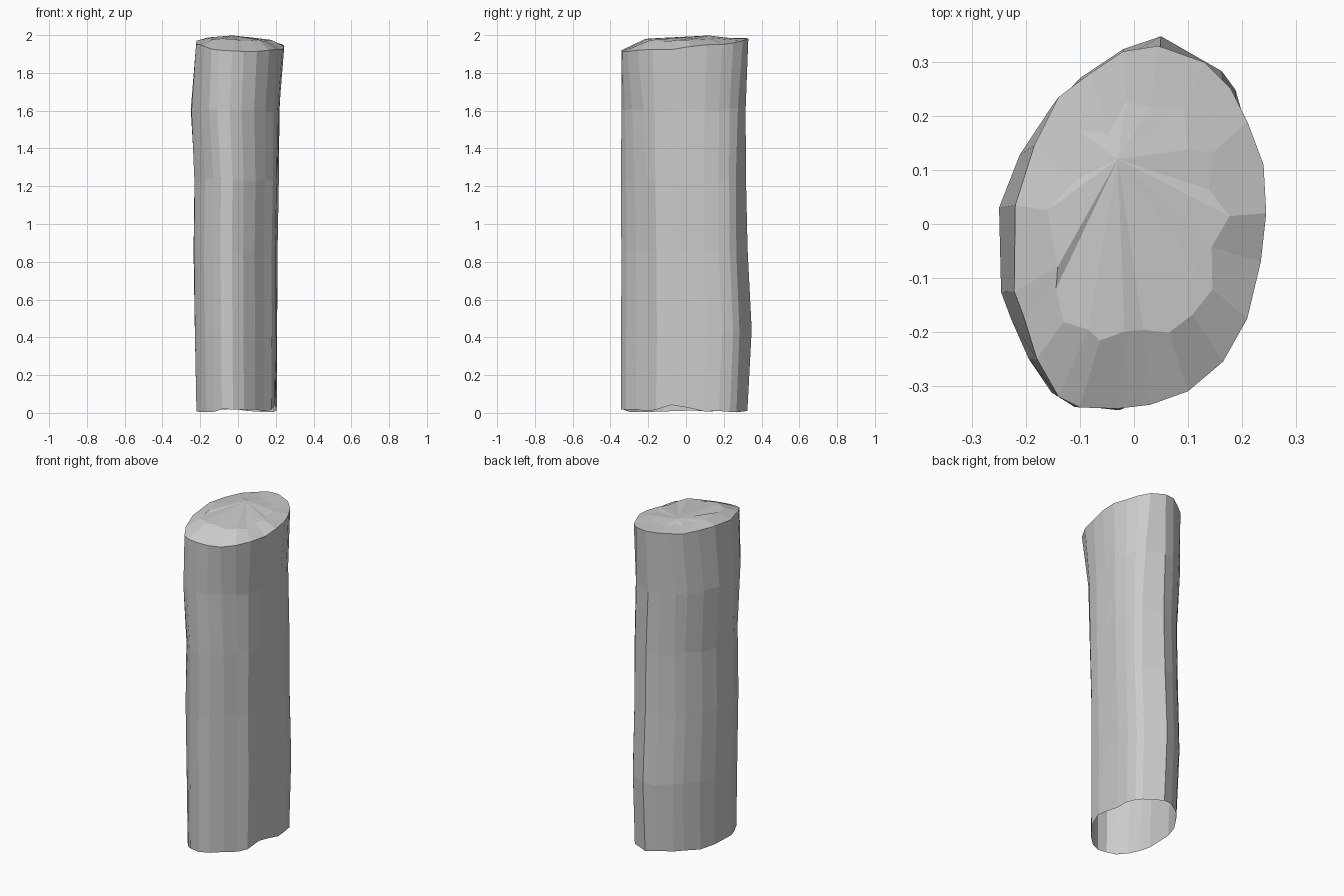
import bpy
import bmesh
import math
import random
from mathutils import Vector

cube = bpy.data.objects.get("Cube")
if cube:
    bpy.data.objects.remove(cube, do_unlink=True)

random.seed(4)

# Outline of the sawn top, counter-clockwise from the +x side
top_outline = [(.245, .02), (.24, .11), (.21, .19), (.18, .25), (.13, .3), (.045, .33),
               (-.02, .32), (-.08, .28), (-.14, .235), (-.185, .145), (-.22, .035),
               (-.222, -.125), (-.205, -.17), (-.18, -.25), (-.14, -.32), (-.1, -.34),
               (-.03, -.342), (.03, -.335), (.1, -.31), (.165, -.255), (.21, -.175),
               (.235, -.07)]

# Outline of the trunk: flatter +x side, cut front corner
trunk_outline = [(.205, .02), (.21, .11), (.205, .19), (.19, .25), (.165, .285), (.05, .345),
                 (-.02, .325), (-.1, .27), (-.14, .225), (-.195, .14), (-.23, .045),
                 (-.23, -.12), (-.21, -.18), (-.175, -.25), (-.13, -.305), (-.09, -.34),
                 (-.03, -.347), (.03, -.32), (.09, -.265), (.14, -.2), (.18, -.155),
                 (.2, -.07)]

# Each ring: height, x range, y range, share of the top outline
rings = [(.02, -.22, .205, -.345, .325, 0), (.43, -.23, .21, -.347, .347, 0),
         (.85, -.235, .21, -.345, .325, 0), (1.23, -.23, .215, -.345, .32, .1),
         (1.6, -.25, .22, -.345, .32, .4), (1.95, -.222, .245, -.342, .33, 1)]


def fit(values, low, high):
    # spread the values over the given range
    start, end = min(values), max(values)
    return [low + (v - start) / (end - start) * (high - low) for v in values]


def ring_outline(x0, x1, y0, y1, share):
    mixed = [Vector(a).lerp(Vector(b), share) for a, b in zip(trunk_outline, top_outline)]
    return list(zip(fit([p.x for p in mixed], x0, x1), fit([p.y for p in mixed], y0, y1)))


def rim_height(x, y):
    # the cut is lowest at the front right, highest at the back
    return 1.95 + .09 * y - .06 * x + .005 * math.sin(22 * y)


def ragged_base(x, y):
    # broken lower edge with a notch on the +x side
    notch = .03 * math.exp(-((y + .05) / .1) ** 2) if x > .1 else 0
    return .012 + notch + random.uniform(-.01, .01)


bm = bmesh.new()
columns = len(top_outline)
loops = []
for level, (z, *shape) in enumerate(rings):
    loop = []
    for x, y in ring_outline(*shape):
        if level == 0:
            height = max(0, ragged_base(x, y))
        elif level == len(rings) - 1:
            height = rim_height(x, y)
        else:
            # slightly uneven bark
            height = z + random.uniform(-.012, .012)
            bump = random.uniform(.985, 1.005)
            x, y = x * bump, y * bump
        loop.append(bm.verts.new((x, y, height)))
    loops.append(loop)

# Open bark tube
for lower, upper in zip(loops, loops[1:]):
    for i in range(columns):
        j = (i + 1) % columns
        bm.faces.new((lower[i], lower[j], upper[j], upper[i]))

# Rough cut surface: an uneven inner loop around a nearly flat middle
inner = []
for vert in loops[-1]:
    spot = vert.co * random.uniform(.55, .75)
    spot.z = 1.98 + .03 * spot.y - .04 * spot.x + random.uniform(-.006, .006)
    inner.append(bm.verts.new(spot))
for i in range(columns):
    j = (i + 1) % columns
    bm.faces.new((loops[-1][i], loops[-1][j], inner[j], inner[i]))
middle = bm.verts.new((-.03, .12, 1.998))
for i in range(columns):
    bm.faces.new((inner[i], inner[(i + 1) % columns], middle))

mesh = bpy.data.meshes.new("log")
bm.to_mesh(mesh)
bm.free()
log = bpy.data.objects.new("log", mesh)
bpy.context.collection.objects.link(log)

# Plain grey wood
grey = bpy.data.materials.new("light_grey")
grey.use_nodes = True
colour = (.6, .6, .6, 1)
grey.diffuse_color = colour
grey.node_tree.nodes["Principled BSDF"].inputs["Base Color"].default_value = colour
mesh.materials.append(grey)
